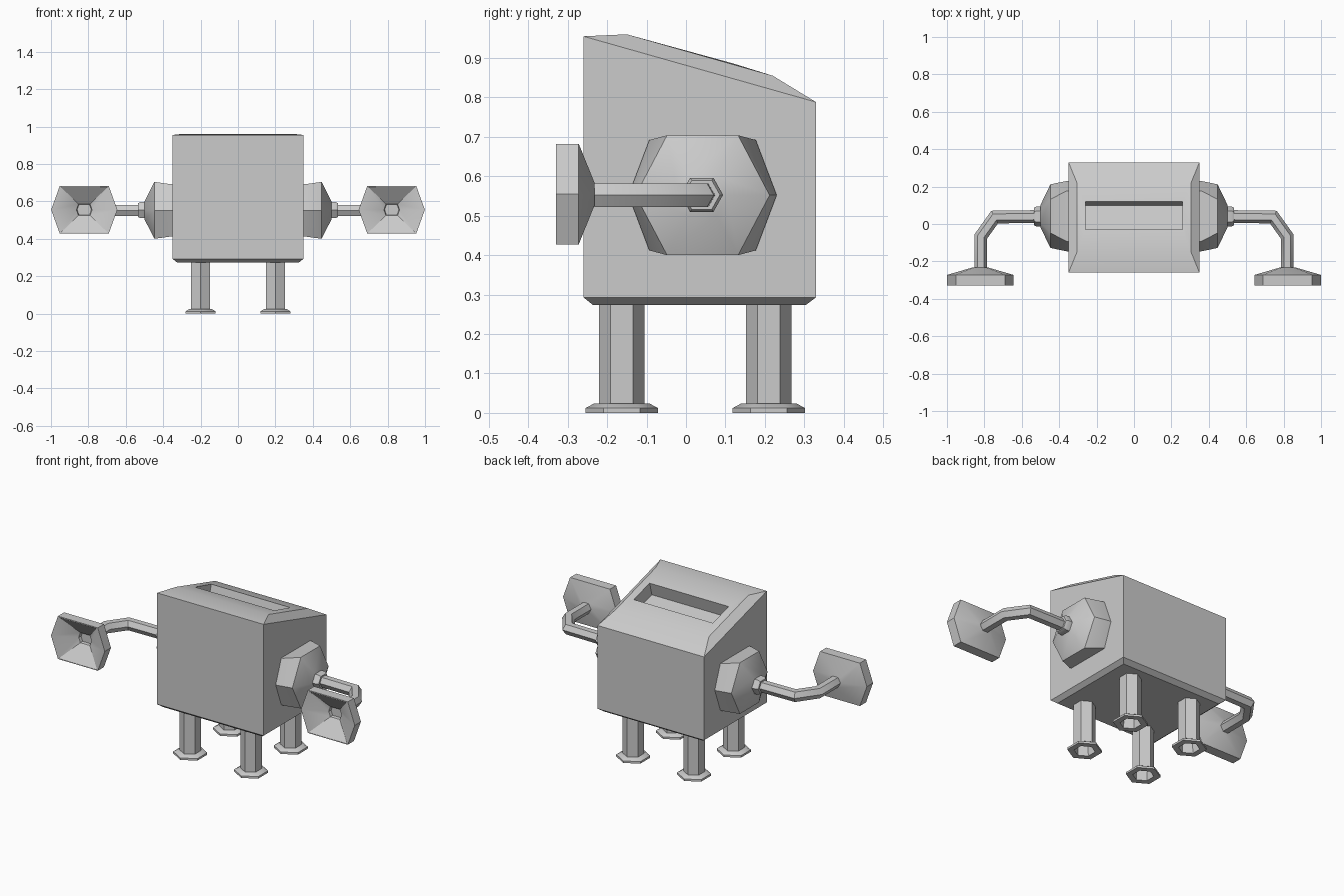
import bpy, bmesh, math
from mathutils import Vector

if "Cube" in bpy.data.objects:
    bpy.data.objects.remove(bpy.data.objects["Cube"])


def loft(name, rings, mirror=False, angle=35):
    """Skin a stack of equal-length rings, cap both ends, optionally mirror in x."""
    bm = bmesh.new()
    rows = [[bm.verts.new(p) for p in r] for r in rings]
    n = len(rows[0])
    for a, b in zip(rows, rows[1:]):
        for i in range(n):
            j = (i + 1) % n
            bm.faces.new((a[i], a[j], b[j], b[i]))
    bm.faces.new(rows[0])
    bm.faces.new(rows[-1])
    bmesh.ops.recalc_face_normals(bm, faces=bm.faces)
    me = bpy.data.meshes.new(name)
    bm.to_mesh(me)
    bm.free()
    ob = bpy.data.objects.new(name, me)
    bpy.context.collection.objects.link(ob)
    bpy.ops.object.select_all(action='DESELECT')
    ob.select_set(True)
    bpy.context.view_layer.objects.active = ob
    bpy.ops.object.shade_smooth_by_angle(angle=math.radians(angle))
    if mirror:
        ob.modifiers.new("Mirror", 'MIRROR').use_mirror_merge = False
    return ob


def rect(x, y0, z0, y1, z1):
    return [(-x, y0, z0), (x, y0, z0), (x, y1, z1), (-x, y1, z1)]


def hexa(w, cu, cv):
    """Hexagon in (u, v): points at +-w on u, shoulders at (+-cu, +-cv)."""
    return [(w, 0), (cu, cv), (-cu, cv), (-w, 0), (-cu, -cv), (cu, -cv)]


def regular(r):
    return hexa(r, r / 2, r * 0.866)


# Body: chamfered base, slanted bulging top, recessed slot
loft("body", [
    rect(0.325, -0.235, 0.273, 0.303, 0.273),
    rect(0.35, -0.26, 0.293, 0.33, 0.293),
    rect(0.35, -0.26, 0.955, 0.33, 0.788),
    rect(0.305, -0.15, 0.96, 0.22, 0.855),
    rect(0.26, -0.03, 0.926, 0.12, 0.886),
    rect(0.26, -0.051, 0.849, 0.099, 0.809),
])

# Legs: hexagonal tubes with flared, hollow feet
LEG = [(0.058, 0.29), (0.058, 0.024), (0.07, 0.024), (0.092, 0.012),
       (0.092, 0.0), (0.056, 0.0), (0.05, 0.15)]
for name, cy in (("front_legs", -0.163), ("back_legs", 0.21)):
    loft(name, [[(0.2 + v, cy + u, z) for u, v in regular(r)] for r, z in LEG], True)

# Shoulder domes on both sides
CY, CZ = 0.042, 0.552
DOME = [(0.33, (0.188, 0.135, 0.138)), (0.36, (0.188, 0.135, 0.14)),
        (0.447, (0.17, 0.09, 0.152)), (0.499, (0.062, 0.035, 0.05))]
loft("shoulders", [[(x, CY + u, CZ + v) for u, v in hexa(*h)] for x, h in DOME], True)

# Collars where the arms leave the shoulders
loft("collars", [[(x, 0.04 + u, 0.553 + v) for u, v in hexa(r, r * 0.55, r * 0.8)]
                 for x, r in ((0.48, 0.054), (0.522, 0.054), (0.535, 0.046))], True)

# Arms: hexagonal tube along a bent path with mitred joints
path = [Vector(p) for p in ((0.52, 0.04), (0.745, 0.037), (0.82, -0.068), (0.82, -0.245))]
rings = []
for i, p in enumerate(path):
    t0 = (p - path[i - 1]).normalized() if i else (path[1] - p).normalized()
    t1 = (path[i + 1] - p).normalized() if i < len(path) - 1 else t0
    t = (t0 + t1).normalized()
    side = Vector((-t.y, t.x)) / t.dot(t1)
    rings.append([(p.x + side.x * u, p.y + side.y * u, 0.552 + v)
                  for u, v in regular(0.034)])
loft("arms", rings, True)

# Hands: hexagonal suction cups with a dished front and centre hole
CUP = [(0.04, -0.232), (0.177, -0.272), (0.177, -0.33), (0.17, -0.33),
       (0.042, -0.262), (0.038, -0.245)]
loft("hands", [[(0.822 + u, y, 0.555 + v) for u, v in hexa(r, r * 0.74, r * 0.72)]
               for r, y in CUP], True)
